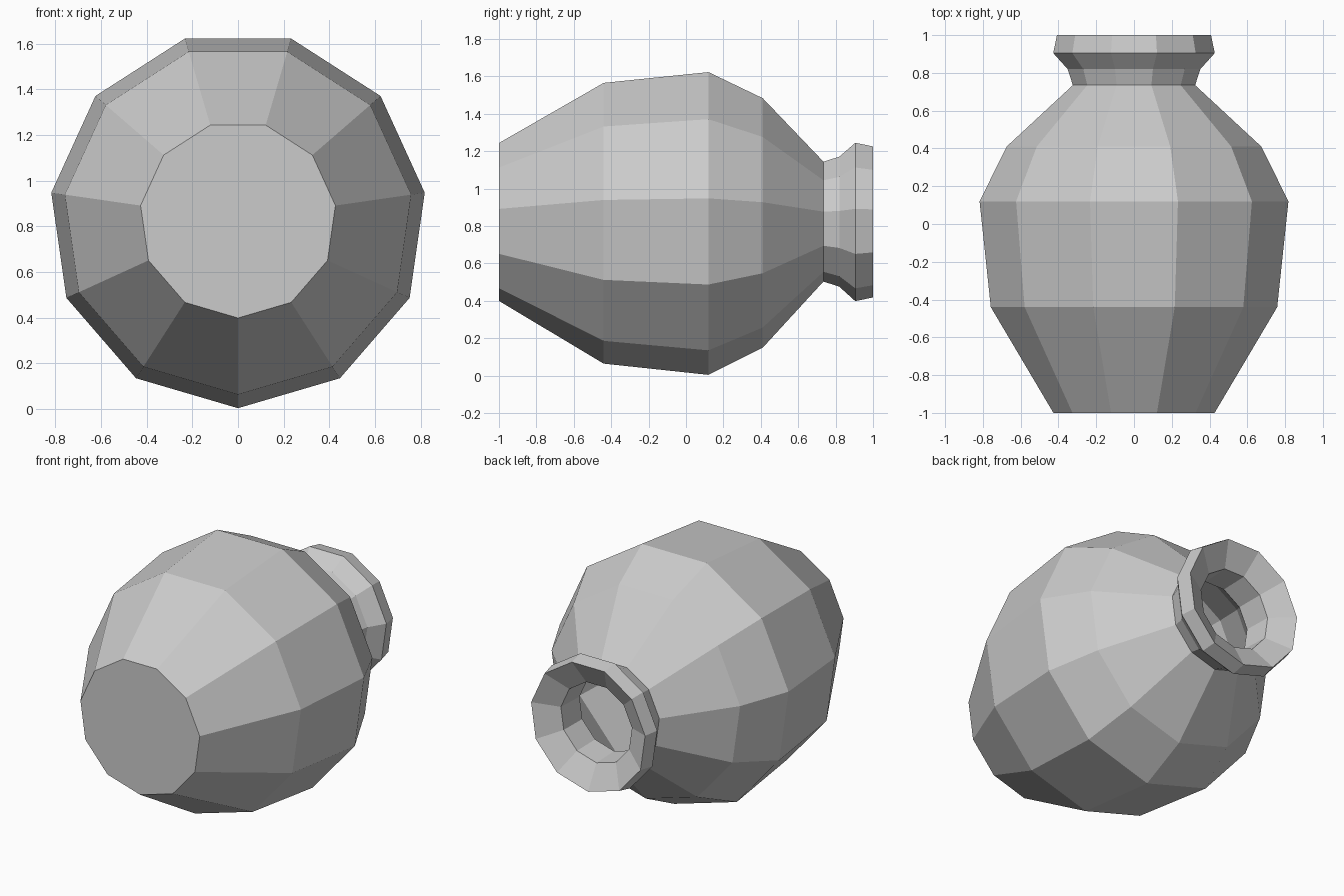
import bpy, bmesh, math

cube = bpy.data.objects.get("Cube")
if cube:
    bpy.data.objects.remove(cube, do_unlink=True)

SIDES = 11
AXIS_HEIGHT = 0.83

# (position along the axis, radius): outer wall from base to rim
OUTER = [(-1.0, 0.431), (-0.44, 0.766), (0.12, 0.826), (0.41, 0.681),
         (0.735, 0.327), (0.82, 0.355), (0.905, 0.432), (1.0, 0.412)]
# flared mouth, throat and hollow inside, down to the floor
INNER = [(0.915, 0.257), (0.735, 0.25), (0.39, 0.61), (0.11, 0.75),
         (-0.42, 0.69), (-0.93, 0.38)]

# Clay material
clay = bpy.data.materials.new("grey clay")
clay.use_nodes = True
colour = (0.6, 0.6, 0.6, 1.0)
clay.diffuse_color = colour
clay.node_tree.nodes["Principled BSDF"].inputs["Base Color"].default_value = colour


def add_ring(bm, y, radius):
    """One polygon around the axis, with a corner pointing straight down."""
    ring = []
    for i in range(SIDES):
        a = 2 * math.pi * i / SIDES
        ring.append(bm.verts.new((radius * math.sin(a), y,
                                  AXIS_HEIGHT - radius * math.cos(a))))
    return ring


# Vase lying on its side: rings joined by flat facets, capped at base and floor
bm = bmesh.new()
rings = [add_ring(bm, y, r) for y, r in OUTER + INNER]
for a, b in zip(rings, rings[1:]):
    for i in range(SIDES):
        j = (i + 1) % SIDES
        bm.faces.new((a[i], a[j], b[j], b[i]))
bm.faces.new(rings[0])
bm.faces.new(rings[-1])
bmesh.ops.recalc_face_normals(bm, faces=bm.faces)

mesh = bpy.data.meshes.new("vase")
bm.to_mesh(mesh)
bm.free()
mesh.materials.append(clay)
vase = bpy.data.objects.new("vase", mesh)
bpy.context.collection.objects.link(vase)
